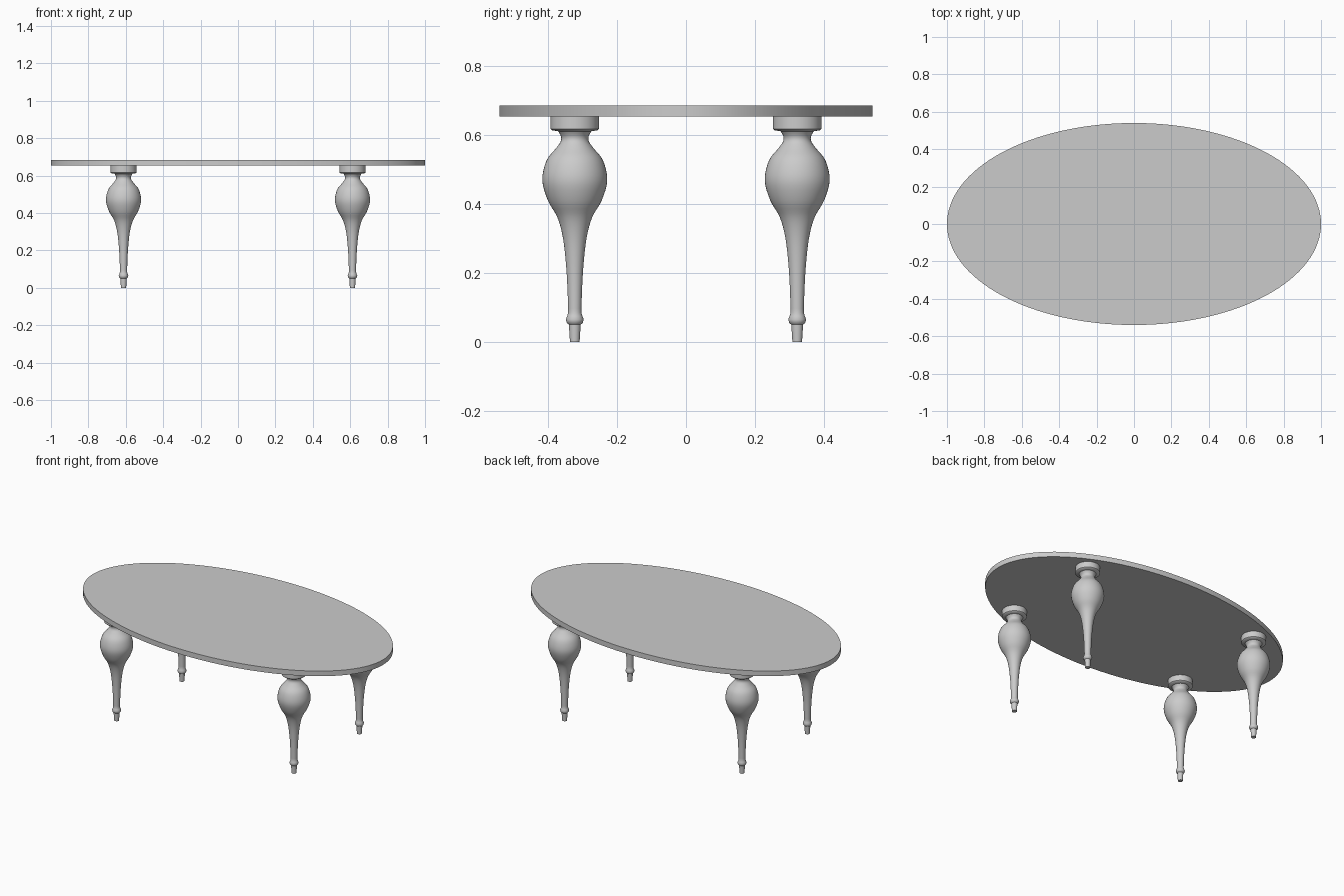
import bpy
import bmesh
import math
from mathutils import Matrix, Vector

cube = bpy.data.objects.get("Cube")
if cube:
    bpy.data.objects.remove(cube)

grey = bpy.data.materials.new("plain grey")
grey.use_nodes = True
COLOR = (0.6, 0.6, 0.6, 1)
grey.diffuse_color = COLOR
grey.node_tree.nodes["Principled BSDF"].inputs["Base Color"].default_value = COLOR


def add_object(name, bm, angle):
    mesh = bpy.data.meshes.new(name)
    bmesh.ops.recalc_face_normals(bm, faces=bm.faces)
    bm.to_mesh(mesh)
    bm.free()
    mesh.materials.append(grey)
    obj = bpy.data.objects.new(name, mesh)
    bpy.context.collection.objects.link(obj)
    bpy.ops.object.select_all(action="DESELECT")
    obj.select_set(True)
    bpy.context.view_layer.objects.active = obj
    bpy.ops.object.shade_smooth_by_angle(angle=math.radians(angle))
    return obj


# Oval top
TOP, UNDER = 0.685, 0.653
bm = bmesh.new()
bmesh.ops.create_cone(bm, cap_ends=True, segments=128, radius1=1, radius2=1,
                      depth=TOP - UNDER)
bmesh.ops.transform(bm, verts=bm.verts, matrix=Matrix.Translation((0, 0, (TOP + UNDER) / 2))
                    @ Matrix.Diagonal((1, 0.54, 1, 1)))
add_object("table_top", bm, 30)


def smooth_profile(points, steps=4):
    """Catmull-Rom curve through (radius, height) points."""
    p = [Vector(q) for q in points]
    p = [p[0]] + p + [p[-1]]
    out = []
    for a, b, c, d in zip(p, p[1:], p[2:], p[3:]):
        for i in range(steps):
            t = i / steps
            out.append(0.5 * (2 * b + (c - a) * t + (2 * a - 5 * b + 4 * c - d) * t ** 2
                              + (3 * b - a - 3 * c + d) * t ** 3))
    return out + [p[-1]]


def lathe(bm, profile, segments=48):
    """Spin a (radius, height) profile about z."""
    verts = [bm.verts.new((r, 0, z)) for r, z in profile]
    edges = [bm.edges.new(pair) for pair in zip(verts, verts[1:])]
    bmesh.ops.spin(bm, geom=verts + edges, cent=(0, 0, 0), axis=(0, 0, 1),
                   angle=math.tau, steps=segments)
    bmesh.ops.remove_doubles(bm, verts=bm.verts, dist=0.0001)


# Turned leg: tapered foot, ankle ring, vase-shaped shaft, round collar
FOOT = [(0, 0), (0.014, 0), (0.017, 0.05)]
RING = [(0.023, 0.055), (0.026, 0.065), (0.022, 0.075)]
SHAFT = [(0.019, 0.085), (0.021, 0.15), (0.025, 0.22), (0.034, 0.3), (0.05, 0.36),
         (0.078, 0.41), (0.094, 0.468), (0.082, 0.525), (0.055, 0.56), (0.041, 0.58),
         (0.04, 0.595), (0.048, 0.61)]
COLLAR = [(0.066, 0.613), (0.07, 0.617), (0.07, UNDER), (0, UNDER)]
profile = FOOT + RING + smooth_profile(SHAFT) + COLLAR

for y, depth in ((-0.322, "front"), (0.322, "back")):
    for x, side in ((-0.612, "right"), (0.612, "left")):
        bm = bmesh.new()
        lathe(bm, profile)
        leg = add_object(f"{depth}_{side}_leg", bm, 40)
        leg.location = (x, y, 0)
